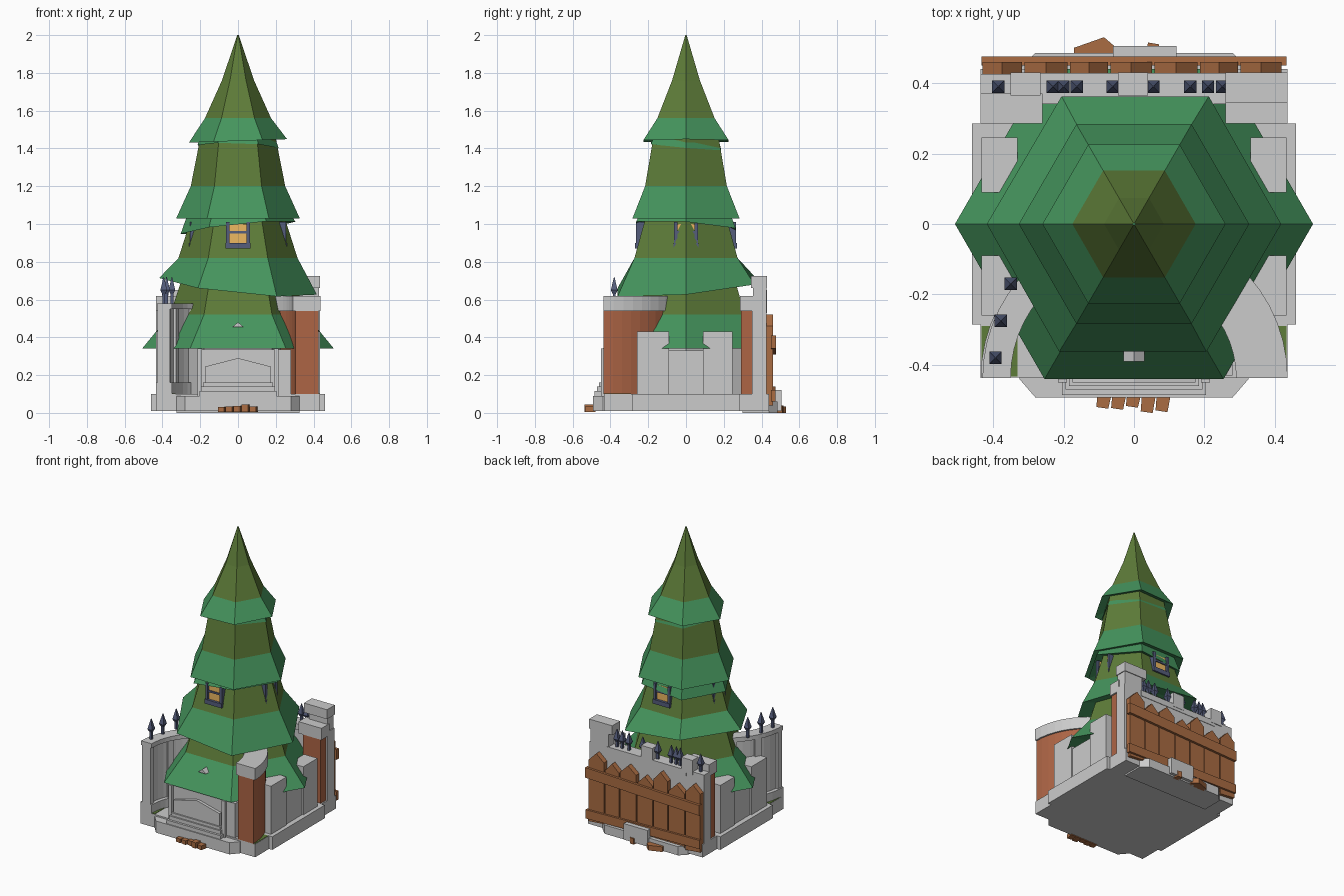
import bpy, math, random
from mathutils import Euler, Vector

if "Cube" in bpy.data.objects:
    bpy.data.objects.remove(bpy.data.objects["Cube"])
random.seed(4)

def mat(name, r, g, b):
    m = bpy.data.materials.new(name)
    m.diffuse_color = (r, g, b, 1)
    m.use_nodes = True
    m.node_tree.nodes["Principled BSDF"].inputs["Base Color"].default_value = m.diffuse_color
    return m

GREEN = mat("needle_green", .06, .30, .11)
OLIVE = mat("olive_green", .11, .20, .04)
BRICK = mat("brick", .42, .13, .06)
WOOD = mat("wood", .40, .15, .055)
STEEL = mat("steel", .09, .11, .20)
GLASS = mat("warm_glass", .85, .48, .12)

def mesh(name, verts, faces, *mats):
    me = bpy.data.meshes.new(name)
    me.from_pydata([tuple(v) for v in verts], [], faces)
    for m in mats:
        if m:
            me.materials.append(m)
    ob = bpy.data.objects.new(name, me)
    bpy.context.collection.objects.link(ob)
    return ob

def prism(name, pts, a, b, m=None, axis='z'):
    """Extrude a 2D outline from a to b along z (xy outline) or y (xz outline)."""
    n = len(pts)
    put = (lambda p, h: (p[0], p[1], h)) if axis == 'z' else (lambda p, h: (p[0], h, p[1]))
    verts = [put(p, a) for p in pts] + [put(p, b) for p in pts]
    faces = [list(range(n))[::-1], list(range(n, 2 * n))]
    faces += [[i, (i + 1) % n, n + (i + 1) % n, n + i] for i in range(n)]
    if axis == 'y':
        faces = [f[::-1] for f in faces]
    return mesh(name, verts, faces, m)

def box(name, x0, x1, y0, y1, z0, z1, m=None):
    return prism(name, [(x0, y0), (x1, y0), (x1, y1), (x0, y1)], z0, z1, m)

def lathe(name, prof, n, mats, colours=None, start=0.0):
    """Flat-sided solid of revolution, profile listed upward as (z, radius)."""
    verts = [(r * math.cos(start + math.tau * i / n), r * math.sin(start + math.tau * i / n), z)
             for z, r in prof for i in range(n)]
    k = len(prof)
    faces = [[j * n + i, j * n + (i + 1) % n, (j + 1) * n + (i + 1) % n, (j + 1) * n + i]
             for j in range(k - 1) for i in range(n)]
    faces += [list(range(n))[::-1], list(range((k - 1) * n, k * n))]
    ob = mesh(name, verts, faces, *mats)
    for p in ob.data.polygons:
        if colours and p.index < (k - 1) * n:
            p.material_index = colours[p.index // n]
    return ob

# tree tiers: hexagonal skirts, each green at the hem and olive above
def tier(name, prof, tx=0, ty=0):
    z0, r0 = prof[0]
    full = [(z0 + .03, r0 * .72)] + prof
    ob = lathe(name, full, 6, (GREEN, OLIVE), [0, 0] + [1] * (len(prof) - 2))
    rot = Euler((math.radians(tx), math.radians(ty), 0)).to_matrix()
    pivot = Vector((0, 0, z0))
    for v in ob.data.vertices:
        weight = rot if v.co.z < prof[1][0] - .01 else Euler((0, 0, 0)).to_matrix()
        v.co = weight @ (v.co - pivot) + pivot

tier("tree_tier_1", [(.34, .508), (.52, .36), (.70, .30)])
tier("tree_tier_2", [(.67, .42), (.82, .315), (1.04, .245)], 5, 6)
tier("tree_tier_3_underskirt", [(.98, .305), (1.1, .25), (1.2, .22)], -4, -6)
tier("tree_tier_3", [(1.03, .327), (1.2, .25), (1.48, .195)])
tier("tree_tier_4_underskirt", [(1.41, .215), (1.5, .18), (1.55, .15)], -5, 2)
tier("tree_tier_4", [(1.44, .26), (1.56, .175), (1.76, .085), (2.0, .004)], 0, -2)
lathe("tree_house_core", [(.09, .36), (.40, .36)], 6, ())

# small gable vent on the lowest skirt
prism("roof_vent", [(-.03, .455), (.03, .455), (0, .48)], -.39, -.34, None, 'y')

# four windows around the second tier
def window(angle, dist):
    rot = Euler((0, 0, angle)).to_matrix()
    def part(name, x0, x1, d, z0, z1, m):
        ob = box(name, x0, x1, -dist - d, -dist + .05, z0, z1, m)
        for v in ob.data.vertices:
            v.co = rot @ v.co
    part("window_glass", -.05, .05, .008, .89, 1.0, GLASS)
    part("window_sill", -.065, .065, .025, .87, .90, STEEL)
    part("window_bar", -.05, .05, .015, .95, .962, STEEL)
    for s in (-.054, .054):
        part("window_jamb", s - .009, s + .009, .02, .88, 1.01, STEEL)

for i in range(4):
    window(i * math.pi / 2, .245 if i % 2 == 0 else .235)

# stone base with chamfered steps
box("base_slab", -.435, .435, -.435, .44, .01, .10)
prism("front_step", [(-.325, -.44), (-.28, -.492), (.28, -.492), (.325, -.44), (.325, -.3), (-.325, -.3)], .01, .09)
prism("back_step", [(-.325, .3), (.325, .3), (.325, .44), (.28, .485), (-.28, .485), (-.325, .44)], 0, .06)
for s in (-1, 1):
    xs = sorted((s * .30, s * .46))
    box("side_step", *xs, -.285, .285, .01, .10)
    box("grass_strip", *sorted((s * .33, s * .433)), -.433, -.29, .09, .103, OLIVE)
    # stone side wall with two taller posts
    box("side_wall", *sorted((s * .33, s * .425)), -.12, .12, .10, .33)
    box("side_post_front", *sorted((s * .33, s * .433)), -.26, -.09, .10, .43)
    box("side_post_back", *sorted((s * .33, s * .433)), .09, .245, .10, .43)

# curved garden walls
def arc_wall(name, s, r0, r1, end, z0, z1, m=None, start=0, n=8):
    ang = [math.radians(start + (end - start) * i / n) for i in range(n + 1)]
    pts = [(s * r1 * math.cos(a), -.437 + r1 * math.sin(a)) for a in ang]
    pts += [(s * r0 * math.cos(a), -.437 + r0 * math.sin(a)) for a in reversed(ang)]
    prism(name, pts if s > 0 else pts[::-1], z0, z1, m)

arc_wall("brick_wall", 1, .305, .425, 54, .10, .54, BRICK)
arc_wall("brick_wall_cap", 1, .29, .436, 56, .54, .62)
arc_wall("iron_fence_wall", -1, .375, .41, 54, .10, .55)
arc_wall("iron_fence_plinth", -1, .35, .435, 54, .10, .16)
arc_wall("iron_fence_cap", -1, .35, .43, 54, .55, .58)
for a in (0, 24, 46):
    arc_wall("iron_fence_post", -1, .36, .425, a + 6, .10, .56, None, a, 1)

def spike(x, y, z, tall=.14):
    prof = [(z, .011), (z + tall * .35, .011), (z + tall * .5, .025), (z + tall, .002)]
    ob = lathe("wall_spike", prof, 4, (STEEL,), None, math.pi / 4)
    ob.location = (x, y, 0)

for x, y in ((-.393, -.38), (-.378, -.275), (-.35, -.17)):
    spike(x, y, .58)

# back wall: stone with brick returns, merlons and spikes
box("back_wall", -.435, .435, .35, .425, .10, .57)
box("back_wall_ledge", -.30, .30, .34, .428, .53, .57)
for s in (-1, 1):
    box("brick_return", *sorted((s * .29, s * .425)), .29, .37, .10, .54, BRICK)
    box("return_cap", *sorted((s * .26, s * .435)), .285, .37, .54, .62)
box("corner_pillar", .29, .43, .355, .425, .10, .67)
box("corner_pillar_cap", .26, .435, .345, .43, .66, .725)
for x0, x1 in ((-.045, .04), (-.35, -.265)):
    box("merlon", x0, x1, .365, .43, .55, .65)
for x in (-.385, -.23, -.2, -.162, -.06, .055, .16, .21, .25):
    spike(x, .39, .56, .13)

# wooden fence behind the back wall
x = -.43
for w, top in zip((.12, .13, .115, .125, .13, .115, .125), (.50, .47, .52, .46, .50, .48, .52)):
    r = x + w - .008
    prism("fence_picket", [(x, .05), (r, .04), (r, top - .06), ((x + r) / 2, top), (x, top - .05)],
          .425, .46, WOOD, 'y')
    x += w - .0005
prism("fence_rail_upper", [(-.433, .31), (.433, .34), (.433, .41), (-.433, .38)], .45, .476, WOOD, 'y')
prism("fence_rail_lower", [(-.433, .08), (.433, .06), (.433, .12), (-.433, .14)], .45, .474, WOOD, 'y')

# stone and firewood lying behind the fence
box("back_stone", -.06, .12, .42, .505, .01, .12)
prism("back_plank", [(-.17, .47), (-.05, .47), (-.05, .50), (-.085, .53), (-.17, .50)], 0, .035, WOOD)
prism("back_log", [(.03, .47), (.08, .47), (.07, .51), (.04, .515)], 0, .04, WOOD)

# front stone facade with gabled hearth and steps
box("front_facade", -.21, .28, -.43, -.28, .09, .335)
prism("front_gable", [(-.175, .12), (.175, .12), (.175, .245), (0, .29), (-.175, .245)], -.45, -.40, None, 'y')
for w, d, z in ((.205, .485, .115), (.195, .47, .14), (.185, .46, .16)):
    box("hearth_step", -w, w, -d, -.40, .085, z)
for s in (-1, 1):
    box("facade_pillar", *sorted((s * .19, s * .215)), -.45, -.38, .09, .34)

# loose bricks on the ground at the front
for i in range(5):
    cx = -.085 + i * .042
    d = random.uniform(.0, .018)
    prism("loose_brick", [(cx - .022, -.515 - d), (cx + .012, -.52 - d), (cx + .022, -.48), (cx - .018, -.48)],
          .005, random.uniform(.03, .048), WOOD)
